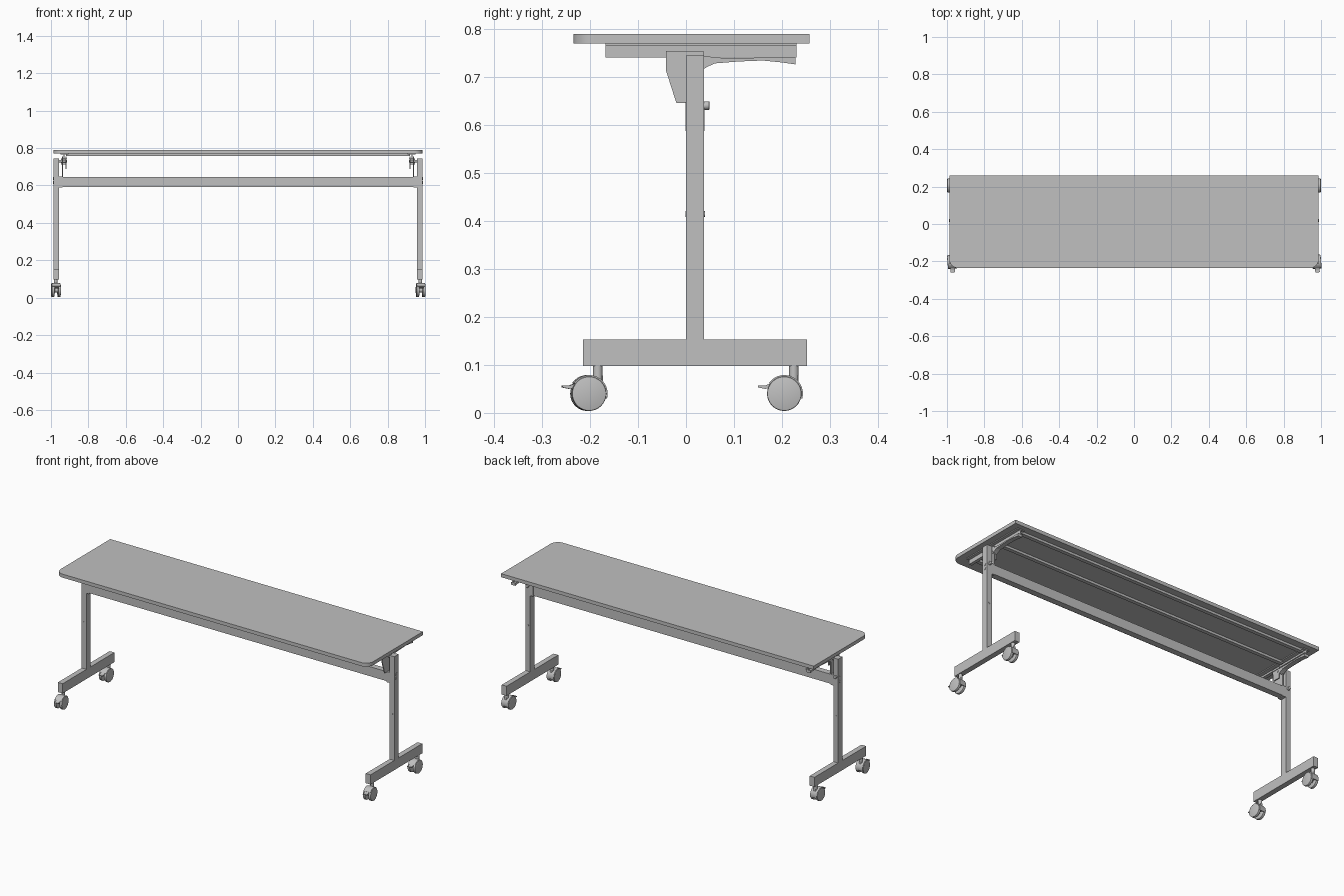
import bpy, bmesh, math
from mathutils import Matrix, Vector

if "Cube" in bpy.data.objects:
    bpy.data.objects.remove(bpy.data.objects["Cube"])

grey = bpy.data.materials.new("light grey")
grey.use_nodes = True
COLOUR = (0.53, 0.53, 0.53, 1)
grey.diffuse_color = COLOUR
grey.node_tree.nodes["Principled BSDF"].inputs["Base Color"].default_value = COLOUR


def finish(name, bm, smooth=False):
    bmesh.ops.recalc_face_normals(bm, faces=bm.faces)
    mesh = bpy.data.meshes.new(name)
    bm.to_mesh(mesh)
    bm.free()
    mesh.materials.append(grey)
    ob = bpy.data.objects.new(name, mesh)
    bpy.context.collection.objects.link(ob)
    if smooth:
        bpy.ops.object.select_all(action='DESELECT')
        ob.select_set(True)
        bpy.context.view_layer.objects.active = ob
        bpy.ops.object.shade_smooth_by_angle(angle=math.radians(35))
    return ob


def box(name, x, y, z):
    bm = bmesh.new()
    size = Matrix.Diagonal((abs(x[1] - x[0]), y[1] - y[0], z[1] - z[0], 1))
    mid = Vector((sum(x), sum(y), sum(z))) / 2
    bmesh.ops.create_cube(bm, size=1, matrix=Matrix.Translation(mid) @ size)
    return finish(name, bm)


def cylinder(name, centre, radius, length, axis, bevel=0, sides=32):
    turn = {'X': Matrix.Rotation(math.pi / 2, 4, 'Y'),
            'Y': Matrix.Rotation(math.pi / 2, 4, 'X'), 'Z': Matrix()}[axis]
    bm = bmesh.new()
    bmesh.ops.create_cone(bm, cap_ends=True, segments=sides, radius1=radius, radius2=radius,
                          depth=length, matrix=Matrix.Translation(centre) @ turn)
    if bevel:
        rims = [e for f in bm.faces if len(f.verts) > 4 for e in f.edges]
        bmesh.ops.bevel(bm, geom=rims, offset=bevel, segments=2, profile=0.5, affect='EDGES')
    return finish(name, bm, True)


def plate(name, x, profile, smooth=False):
    """Side profile of (y, z) points, extruded across x."""
    bm = bmesh.new()
    face = bm.faces.new([bm.verts.new((x[0], y, z)) for y, z in profile])
    new = bmesh.ops.extrude_face_region(bm, geom=[face])["geom"]
    bmesh.ops.translate(bm, vec=(x[1] - x[0], 0, 0),
                        verts=[v for v in new if isinstance(v, bmesh.types.BMVert)])
    return finish(name, bm, smooth)


def arc(y, z, radius, start, end, steps=14):
    angles = [math.radians(start + (end - start) * i / steps) for i in range(steps + 1)]
    return [(y + radius * math.cos(a), z + radius * math.sin(a)) for a in angles]


# Tabletop with rounded front corners
bm = bmesh.new()
outline = [(0.987, 0.258), (-0.987, 0.258)]
outline += arc(-0.942, -0.19, 0.045, 180, 270, 10)
outline += arc(0.942, -0.19, 0.045, 270, 360, 10)
top = bm.faces.new([bm.verts.new((x, y, 0.77)) for x, y in outline])
raised = bmesh.ops.extrude_face_region(bm, geom=[top])["geom"]
bmesh.ops.translate(bm, vec=(0, 0, 0.02),
                    verts=[v for v in raised if isinstance(v, bmesh.types.BMVert)])
finish("tabletop", bm, True)

# Long rails under the top
for label, y in (("front", -0.155), ("middle", 0.04), ("back", 0.195)):
    box(label + "_top_rail", (-0.92, 0.92), (y, y + 0.022), (0.757, 0.77))

# Stretcher between the legs
box("stretcher", (-0.958, 0.958), (0.002, 0.036), (0.592, 0.646))


def caster(name, x, y, yaw):
    parts = []
    for i, dx in enumerate((-0.0165, 0.0165)):
        parts.append(cylinder(f"{name}_wheel_{i}", (x + dx, y, 0.04), 0.036, 0.015, 'X', 0.003))
    # Hood over the wheels, hub and stem
    hood = arc(y, 0.04, 0.039, -15, 145) + arc(y, 0.04, 0.034, 145, -15)
    parts.append(plate(name + "_hood", (x - 0.021, x + 0.021), hood, True))
    parts.append(cylinder(name + "_axle", (x, y, 0.04), 0.012, 0.03, 'X'))
    parts.append(box(name + "_web", (x - 0.006, x + 0.006), (y - 0.006, y + 0.03), (0.035, 0.078)))
    parts.append(cylinder(name + "_stem", (x, y + 0.02, 0.083), 0.01, 0.034, 'Z', 0, 20))
    # Brake pedal
    pedal = [(-0.028, 0.062), (-0.04, 0.057), (-0.055, 0.057),
             (-0.055, 0.053), (-0.04, 0.05), (-0.028, 0.052)]
    parts.append(plate(name + "_brake_pedal", (x - 0.012, x + 0.012),
                       [(y + py, pz) for py, pz in pedal]))
    pivot = Vector((x, y + 0.02, 0))
    turn = (Matrix.Translation(pivot) @ Matrix.Rotation(math.radians(yaw), 4, 'Z')
            @ Matrix.Translation(-pivot))
    for part in parts:
        part.data.transform(turn)


for side, s in (("left", 1), ("right", -1)):
    def span(a, b):
        return (s * a, s * b)

    # Leg and foot
    box(side + "_leg", span(0.957, 0.987), (0, 0.038), (0.15, 0.745))
    box(side + "_foot", span(0.957, 0.987), (-0.215, 0.252), (0.098, 0.153))
    for i, z in enumerate((0.638, 0.615)):
        cylinder(f"{side}_leg_bolt_{i}", (s * 0.987, 0.019, z), 0.008, 0.004, 'X', 0, 20)
    cylinder(side + "_leg_plug", (s * 0.972, 0.019, 0.415), 0.006, 0.041, 'Y', 0, 16)

    # Bearer under the end of the top: an angled channel
    box(side + "_bearer_web", span(0.928, 0.933), (-0.168, 0.23), (0.741, 0.77))
    box(side + "_bearer_flange", span(0.905, 0.95), (-0.168, 0.23), (0.765, 0.77))
    box(side + "_bearer_lip", span(0.915, 0.933), (-0.168, 0.23), (0.741, 0.745))

    # Hinge plates
    hinge = [(-0.042, 0.755), (-0.042, 0.715), (-0.02, 0.646),
             (0.036, 0.646), (0.036, 0.755)]
    plate(side + "_hinge_plate", span(0.936, 0.941), hinge)
    hook = [(-0.022, 0.755), (-0.022, 0.728), (-0.012, 0.722), (-0.012, 0.688),
            (0.03, 0.688), (0.03, 0.755)]
    plate(side + "_hinge_hook", span(0.918, 0.923), hook)
    box(side + "_stretcher_bracket", span(0.938, 0.957), (-0.001, 0.0385), (0.588, 0.648))
    cylinder(side + "_hinge_pin", (s * 0.938, 0.018, 0.73), 0.007, 0.045, 'X', 0, 20)

    # Locking knob and release lever
    cylinder(side + "_lock_knob", (s * 0.972, 0.043, 0.641), 0.009, 0.012, 'Y', 0.002, 20)
    lever = [(0.03, 0.745), (0.03, 0.713), (0.045, 0.722), (0.06, 0.729), (0.11, 0.733),
             (0.16, 0.735), (0.2, 0.731), (0.228, 0.727), (0.228, 0.741), (0.16, 0.741),
             (0.08, 0.74)]
    plate(side + "_release_lever", span(0.919, 0.945), lever)

    # Casters
    caster(side + "_front_caster", s * 0.975, -0.204, 5)
    caster(side + "_back_caster", s * 0.975, 0.205, 0)
